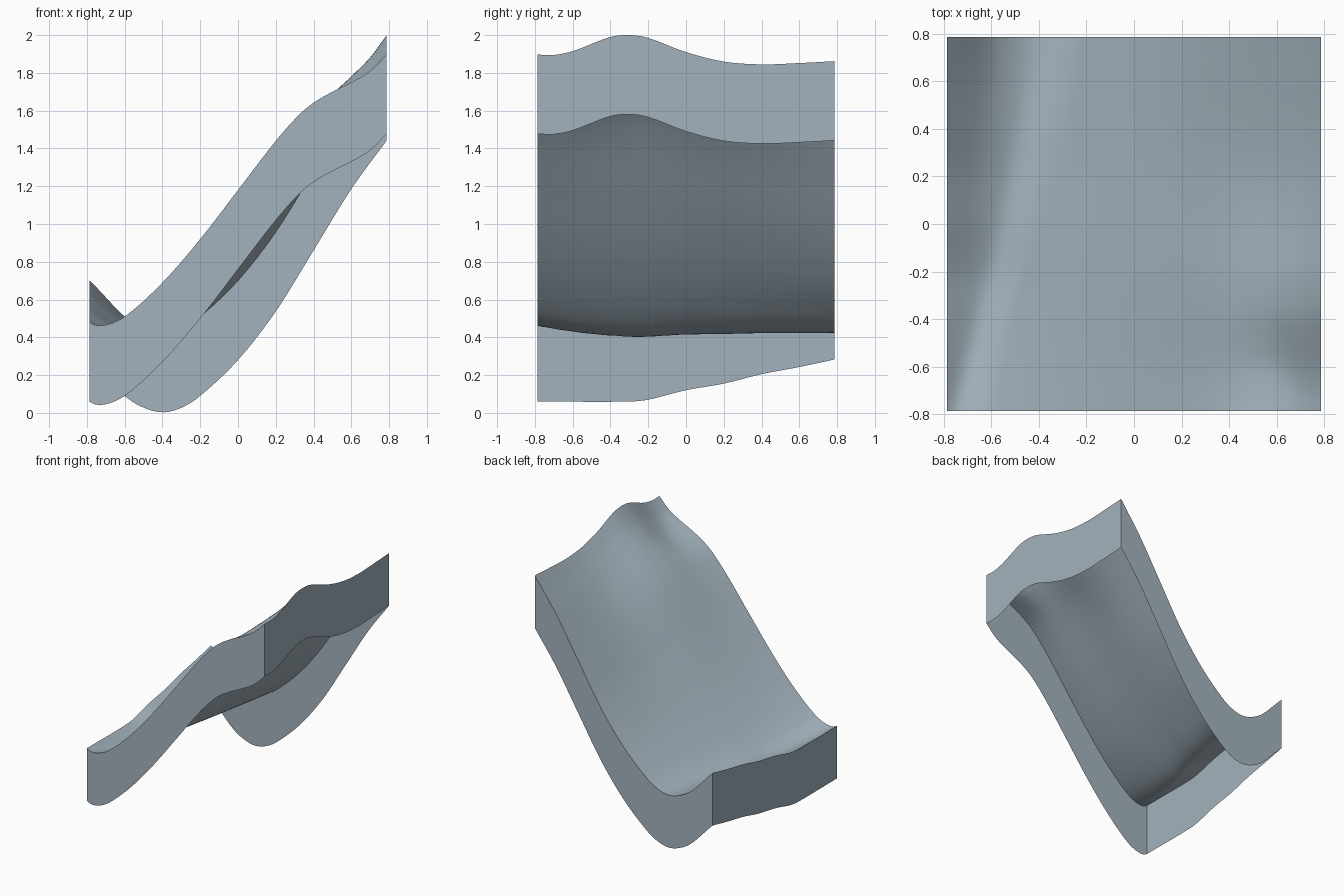
import bpy
import bmesh
import math

HALF = 0.787      # half the width of the tile
DEPTH = 0.42      # height of the skirt
STEPS = 56        # grid resolution

# Remove the default cube
cube = bpy.data.objects.get("Cube")
if cube:
    bpy.data.objects.remove(cube, do_unlink=True)

# Edge profiles as (position, height)
FRONT = [(-1.15, 0.78), (-0.95, 0.63), (-0.787, 0.48), (-0.72, 0.462), (-0.6, 0.51),
         (-0.4, 0.69), (-0.2, 0.92), (0, 1.18), (0.2, 1.44), (0.33, 1.585),
         (0.42, 1.655), (0.52, 1.71), (0.6, 1.75), (0.7, 1.81), (0.787, 1.897)]
BACK = [(-0.9, 0.8), (-0.787, 0.703), (-0.6, 0.51), (-0.5, 0.448), (-0.4, 0.423),
        (-0.3, 0.447), (-0.2, 0.51), (0, 0.70), (0.2, 0.957), (0.4, 1.28),
        (0.6, 1.605), (0.787, 1.862)]
RIGHT = [(-0.787, 1.897), (-0.7, 1.895), (-0.6, 1.915), (-0.4, 1.99), (-0.3, 2.0),
         (-0.2, 1.985), (0, 1.91), (0.2, 1.86), (0.4, 1.845), (0.6, 1.852), (0.787, 1.862)]
LEFT = [(-0.787, 0.48), (-0.3, 0.48), (-0.2, 0.49), (0, 0.54), (0.2, 0.575),
        (0.4, 0.625), (0.6, 0.663), (0.787, 0.703)]
# Shallow hollows as (x, y, radius, depth)
HOLLOWS = [(0.64, -0.6, 0.15, 0.02), (0.42, 0.18, 0.22, 0.025)]


def curve(points, p):
    """Smooth interpolation through the points of a profile."""
    n = len(points)

    def slope(k):
        a, b = points[max(k - 1, 0)], points[min(k + 1, n - 1)]
        return (b[1] - a[1]) / (b[0] - a[0])

    i = 0
    while i < n - 2 and p > points[i + 1][0]:
        i += 1
    (x0, z0), (x1, z1) = points[i], points[i + 1]
    w = x1 - x0
    t = min(max((p - x0) / w, 0), 1)
    s = t * t * (3 - 2 * t)
    return (z0 + (z1 - z0) * s + w * t * (1 - t) ** 2 * slope(i)
            - w * t * t * (1 - t) * slope(i + 1))


def blended(x, v):
    """Blend front and back profiles along the slanting valley line."""
    f0, b0 = -0.72, -0.40
    valley = f0 + (b0 - f0) * v + 0.16 * v * (1 - v)
    if x > valley:
        t = (x - valley) / (HALF - valley)
        fx, bx = f0 + t * (HALF - f0), b0 + t * (HALF - b0)
    else:
        fx, bx = f0 + x - valley, b0 + x - valley
    return curve(FRONT, fx) * (1 - v) + curve(BACK, bx) * v


def fraction(p):
    """Position across the tile, from 0 to 1."""
    return min(max((p + HALF) / (2 * HALF), 0), 1)


def hollow(x, y):
    """Depth of the hollows, fading to nothing at the rim."""
    fade = min((HALF - max(abs(x), abs(y))) / 0.2, 1)
    fade = max(fade, 0)
    return fade * sum(d * math.exp(-((x - cx) ** 2 + (y - cy) ** 2) / (2 * r * r))
                      for cx, cy, r, d in HOLLOWS)


def height(x, y):
    u, v = fraction(x), fraction(y)
    right_fix = curve(RIGHT, y) - blended(HALF, v)
    left_fix = curve(LEFT, y) - blended(-HALF, v)
    return (blended(x, v) + right_fix * u ** 3.5 + left_fix * (1 - u) ** 6
            - hollow(x, y))


# Sloping ground surface
bm = bmesh.new()
bmesh.ops.create_grid(bm, x_segments=STEPS, y_segments=STEPS, size=HALF)
for vert in bm.verts:
    vert.co.z = height(vert.co.x, vert.co.y)

# Skirt hanging from the rim, open underneath
rim = [e for e in bm.edges if e.is_boundary]
result = bmesh.ops.extrude_edge_only(bm, edges=rim)
for item in result["geom"]:
    if isinstance(item, bmesh.types.BMVert):
        item.co.z -= DEPTH

# Face everything outwards
bm.normal_update()
for face in bm.faces:
    c, n = face.calc_center_median(), face.normal
    wall = abs(n.z) < 0.001
    if (wall and n.x * c.x + n.y * c.y < 0) or (not wall and n.z < 0):
        face.normal_flip()

mesh = bpy.data.meshes.new("terrain_tile")
bm.to_mesh(mesh)
bm.free()
tile = bpy.data.objects.new("terrain_tile", mesh)
bpy.context.collection.objects.link(tile)

# Blue grey material
colour = (0.37, 0.45, 0.51, 1)
mat = bpy.data.materials.new("blue_grey")
mat.use_nodes = True
mat.diffuse_color = colour
mat.node_tree.nodes["Principled BSDF"].inputs["Base Color"].default_value = colour
mesh.materials.append(mat)

# Smooth ground with sharp rim and corners
bpy.ops.object.select_all(action="DESELECT")
tile.select_set(True)
bpy.context.view_layer.objects.active = tile
bpy.ops.object.shade_smooth_by_angle(angle=math.radians(35))
